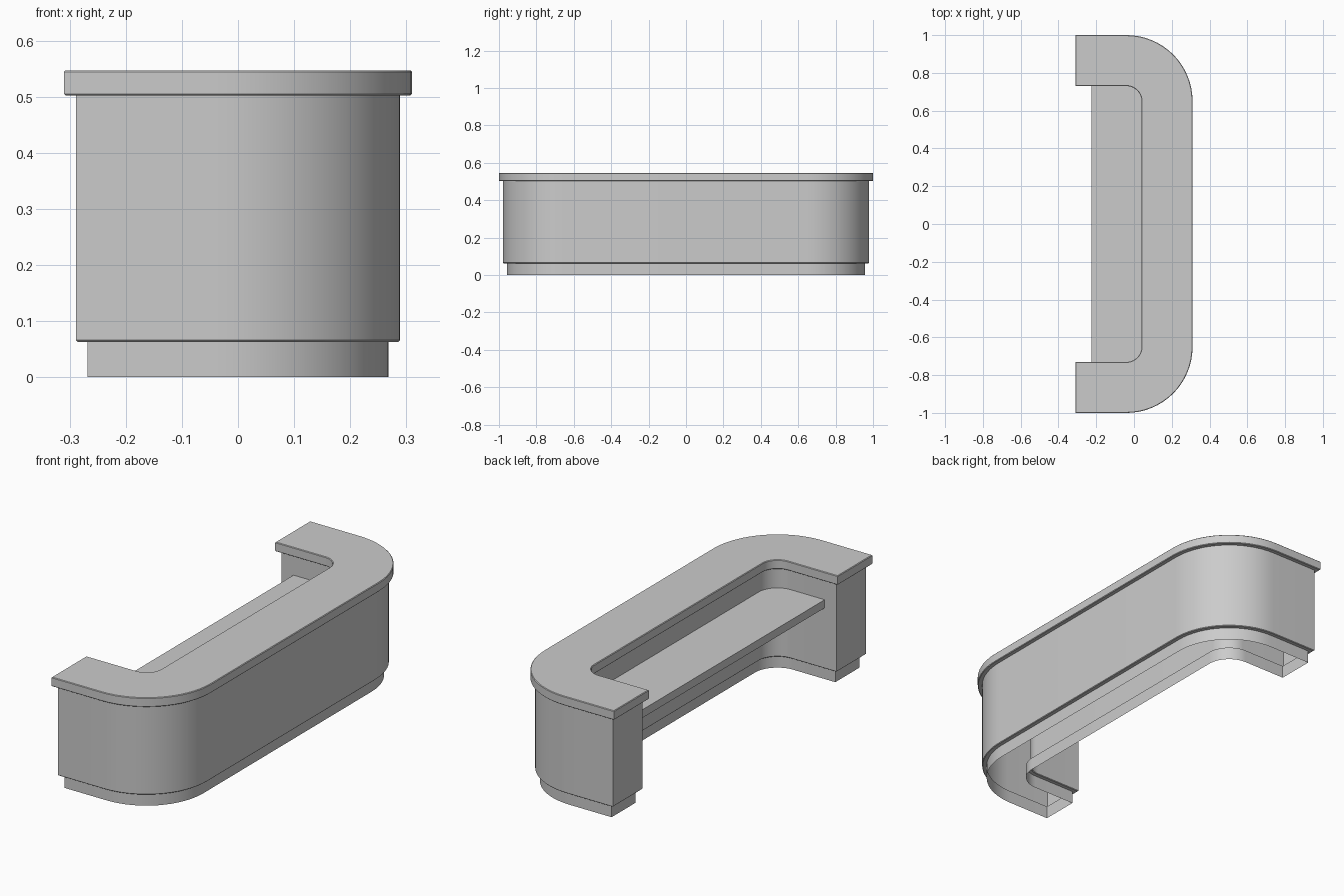
import bpy, bmesh
from math import cos, sin, pi, radians

if "Cube" in bpy.data.objects:
    bpy.data.objects.remove(bpy.data.objects["Cube"])

SEG = 16            # segments per rounded corner
CX, CY = -0.04, 0.65  # shared centre of the corner arcs


def bend(radius, x_end):
    """U-shaped path: front arm, front corner, back corner, back arm."""
    pts = [(x_end, -CY - radius)]
    for sign, start in ((-1, -pi / 2), (1, 0)):
        for i in range(SEG + 1):
            a = start + pi / 2 * i / SEG
            pts.append((CX + radius * cos(a), sign * CY + radius * sin(a)))
    pts.append((x_end, CY + radius))
    return pts


def outline(inset):
    """Closed U outline: outer path followed by the reversed inner path."""
    x_end = -0.31 + inset
    return bend(0.35 - inset, x_end) + bend(0.08 + inset, x_end)[::-1]


def finish(name, bm):
    mesh = bpy.data.meshes.new(name)
    bm.to_mesh(mesh)
    bm.free()
    obj = bpy.data.objects.new(name, mesh)
    bpy.context.collection.objects.link(obj)
    bpy.ops.object.select_all(action='DESELECT')
    obj.select_set(True)
    bpy.context.view_layer.objects.active = obj
    bpy.ops.object.shade_smooth_by_angle(angle=radians(30))
    return obj


def u_shell(name, levels, capped=False):
    """Stack U outlines given as (inset, z), bottom to top."""
    bm = bmesh.new()
    rings = [[bm.verts.new((x, y, z)) for x, y in outline(o)] for o, z in levels]
    n = len(rings[0])
    for low, high in zip(rings, rings[1:]):
        for i in range(n):
            j = (i + 1) % n
            bm.faces.new((low[i], low[j], high[j], high[i]))
    if capped:
        for i in range(n // 2 - 1):
            t, b = rings[-1], rings[0]
            bm.faces.new((t[i], t[i + 1], t[n - 2 - i], t[n - 1 - i]))
            bm.faces.new((b[n - 1 - i], b[n - 2 - i], b[i + 1], b[i]))
    return finish(name, bm)


# recessed plinth, open at the bottom
u_shell("plinth", [(0.042, 0.0), (0.042, 0.063)])

# counter body with underside ledge
u_shell("counter_body", [(0.042, 0.063), (0.024, 0.063), (0.021, 0.066), (0.021, 0.503)])

# overhanging worktop with softened edges
u_shell("worktop", [(0.003, 0.502), (0.0, 0.505), (0.0, 0.544), (0.003, 0.547)], capped=True)

# inner shelf fitted to the inside of the body
bm = bmesh.new()
loop = bend(0.101, -0.225)
low = [bm.verts.new((x, y, 0.36)) for x, y in loop]
high = [bm.verts.new((x, y, 0.40)) for x, y in loop]
bm.faces.new(high)
bm.faces.new(low[::-1])
for i in range(len(loop)):
    j = (i + 1) % len(loop)
    bm.faces.new((low[i], low[j], high[j], high[i]))
finish("inner_shelf", bm)
